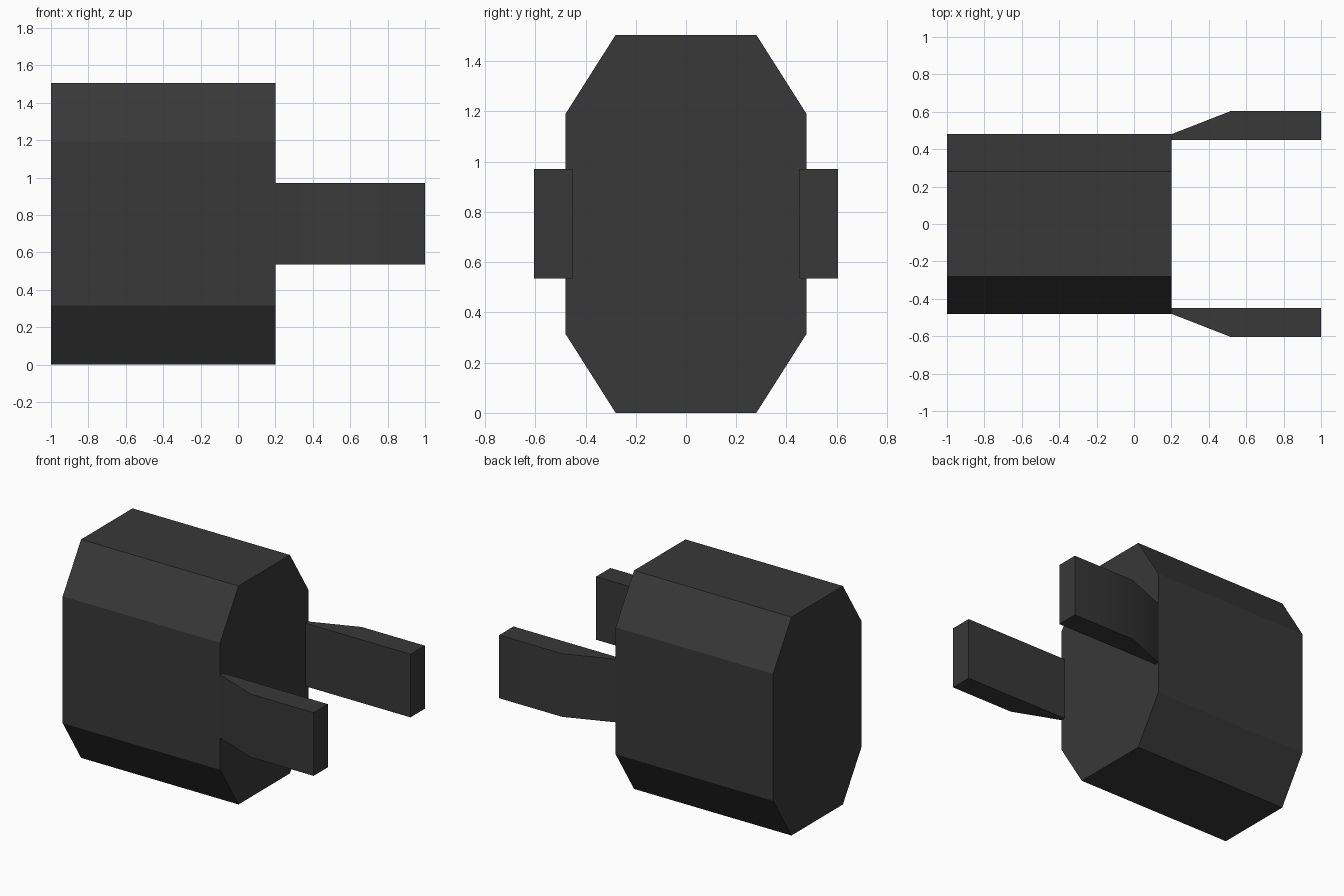
import bpy
import bmesh
import math
from mathutils import Vector

cube = bpy.data.objects.get("Cube")
if cube:
    bpy.data.objects.remove(cube, do_unlink=True)

# Single dark material
dark = bpy.data.materials.new("charcoal grey")
dark.use_nodes = True
colour = (0.04, 0.04, 0.04, 1)
dark.diffuse_color = colour
dark.node_tree.nodes["Principled BSDF"].inputs["Base Color"].default_value = colour


def prism(name, outline, depth):
    """Extrude a closed outline of 3D points along the depth vector."""
    bm = bmesh.new()
    face = bm.faces.new([bm.verts.new(p) for p in outline])
    result = bmesh.ops.extrude_face_region(bm, geom=[face], use_keep_orig=True)
    moved = [v for v in result["geom"] if isinstance(v, bmesh.types.BMVert)]
    bmesh.ops.translate(bm, verts=moved, vec=Vector(depth))
    bmesh.ops.recalc_face_normals(bm, faces=bm.faces)
    mesh = bpy.data.meshes.new(name)
    bm.to_mesh(mesh)
    bm.free()
    mesh.materials.append(dark)
    obj = bpy.data.objects.new(name, mesh)
    bpy.context.collection.objects.link(obj)
    return obj


# Eight-sided housing, mirrored about its middle height
HEIGHT = 1.505
lower = [(-0.48, 0.315), (-0.28, 0), (0.28, 0), (0.48, 0.315)]
upper = [(-y, HEIGHT - z) for y, z in lower]
prism("housing", [(-1, y, z) for y, z in lower + upper], (1.2, 0, 0))

# Two prongs that flare outwards from the housing
plan = [(0.2, 0.45), (1, 0.45), (1, 0.605), (0.52, 0.605), (0.2, 0.48)]
for name, side in (("front_prong", -1), ("back_prong", 1)):
    prong = prism(name, [(x, side * y, 0.535) for x, y in plan], (0, 0, 0.435))
    bpy.ops.object.select_all(action="DESELECT")
    prong.select_set(True)
    bpy.context.view_layer.objects.active = prong
    bpy.ops.object.shade_smooth_by_angle(angle=math.radians(30))
